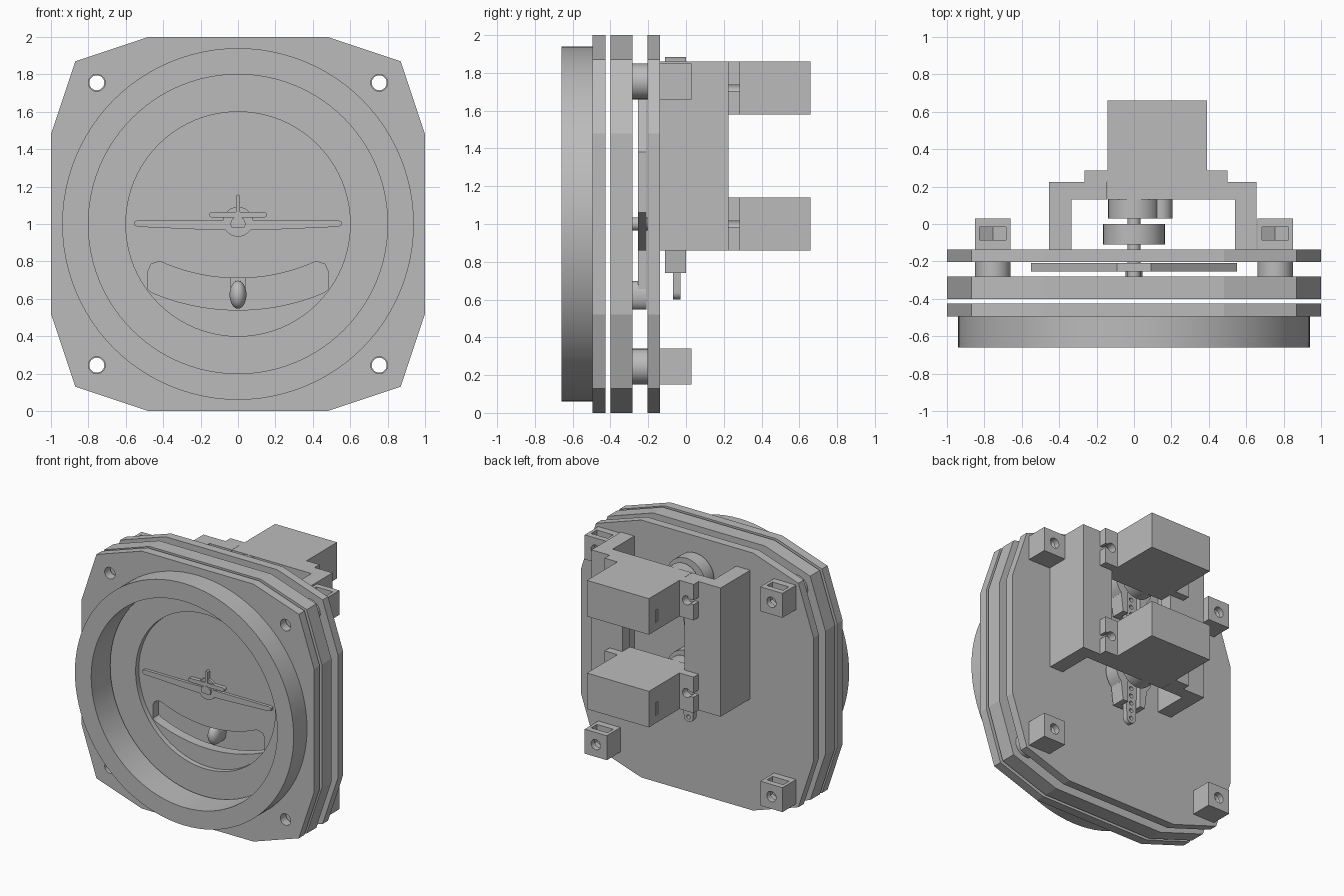
import bpy, bmesh, math

old = bpy.data.objects.get("Cube")
if old:
    bpy.data.objects.remove(old, do_unlink=True)

grey = bpy.data.materials.new("plain_grey")
grey.use_nodes = True
grey.diffuse_color = (0.5, 0.5, 0.5, 1)
grey.node_tree.nodes["Principled BSDF"].inputs["Base Color"].default_value = (0.5, 0.5, 0.5, 1)


def prism(name, pts, y0, y1):
    """Extrude an outline of (x, z) points from y0 to y1."""
    bm = bmesh.new()
    face = bm.faces.new([bm.verts.new((x, y0, z)) for x, z in pts])
    new = bmesh.ops.extrude_face_region(bm, geom=[face])["geom"]
    bmesh.ops.translate(bm, vec=(0, y1 - y0, 0),
                        verts=[v for v in new if isinstance(v, bmesh.types.BMVert)])
    bmesh.ops.recalc_face_normals(bm, faces=bm.faces)
    mesh = bpy.data.meshes.new(name)
    bm.to_mesh(mesh)
    bm.free()
    mesh.materials.append(grey)
    ob = bpy.data.objects.new(name, mesh)
    bpy.context.collection.objects.link(ob)
    return ob


def box(name, x0, x1, y0, y1, z0, z1):
    return prism(name, [(x0, z0), (x1, z0), (x1, z1), (x0, z1)], y0, y1)


def arc(x, z, r, a0, a1, n, rz=None):
    """Points on an arc, angles in degrees."""
    rz = rz or r
    angles = [math.radians(a0 + (a1 - a0) * i / n) for i in range(n + 1)]
    return [(x + r * math.cos(a), z + rz * math.sin(a)) for a in angles]


def disc(name, x, z, r, y0, y1, n=32, rz=None):
    return prism(name, arc(x, z, r, 0, 360, n, rz)[:-1], y0, y1)


def combine(ob, others, op="DIFFERENCE"):
    """Apply booleans and remove the helper objects."""
    for c in others:
        c.hide_render = True
        mod = ob.modifiers.new("bool", "BOOLEAN")
        mod.operation, mod.object, mod.solver = op, c, "EXACT"
    dg = bpy.context.evaluated_depsgraph_get()
    mesh = bpy.data.meshes.new_from_object(ob.evaluated_get(dg))
    ob.modifiers.clear()
    ob.data = mesh
    for c in others:
        bpy.data.objects.remove(c, do_unlink=True)
    return ob


def mirrored(pts):
    """Complete a right-hand outline with its mirror image."""
    return pts + [(-x, z) for x, z in reversed(pts)]


CORNERS = [(sx * 0.755, 1 + sz * 0.755) for sx in (-1, 1) for sz in (-1, 1)]
TOP, MID = 1.72, 1.0
OUTLINE = mirrored([(0.48, 0), (0.87, 0.13), (1, 0.52), (1, 1.48), (0.87, 1.87), (0.48, 2)])


def screw_holes(r, y0, y1):
    return [disc("hole", x, z, r, y0 - 0.05, y1 + 0.05, 24) for x, z in CORNERS]


# Front bezel: raised ring on a plate
combine(disc("bezel_ring", 0, 1, 0.94, -0.66, -0.495, 96),
        [disc("cut", 0, 1, 0.8, -0.8, -0.4, 96)])
combine(prism("bezel_plate", OUTLINE, -0.495, -0.426),
        [disc("cut", 0, 1, 0.8, -0.6, -0.35, 96)] + screw_holes(0.045, -0.495, -0.426))

# Dial plate: shallow round recess and a curved window
right_end = [(0.48, 0.65), (0.48, 0.75), (0.465, 0.785), (0.43, 0.797)]
window = (arc(0, TOP, 1.18, 247, 293, 24) + right_end
          + arc(0, TOP, 1.01, 294, 246, 24) + [(-x, z) for x, z in reversed(right_end)])
combine(prism("dial_plate", OUTLINE, -0.40, -0.282),
        [disc("cut", 0, 1, 0.6, -0.5, -0.36, 96), prism("cut", window, -0.5, -0.2)]
        + screw_holes(0.04, -0.4, -0.28))

# Back plate
combine(prism("back_plate", OUTLINE, -0.203, -0.137),
        [disc("cut", 0, z, 0.05, -0.3, 0) for z in (TOP, MID)]
        + screw_holes(0.04, -0.2, -0.13))

# Corner spacers and nut holders
for x, z in CORNERS:
    combine(disc("spacer", x, z, 0.095, -0.282, -0.203),
            [disc("cut", x, z, 0.04, -0.4, -0.1, 24)])
    pocket = [(x - 0.07, z + 0.2), (x - 0.07, z - 0.04), (x, z - 0.08),
              (x + 0.07, z - 0.04), (x + 0.07, z + 0.2)]
    combine(box("nut_holder", x - 0.095, x + 0.095, -0.137, 0.03, z - 0.095, z + 0.095),
            [prism("cut", pocket, -0.085, -0.015), disc("cut", x, z, 0.04, -0.3, 0.2, 24)])

# Miniature aeroplane on the dial
wing = mirrored([(0, 0.965), (0.12, 0.967), (0.535, 0.985), (0.553, 0.993),
                 (0.553, 1.013), (0.535, 1.02), (0, 1.02)][1:-1])
prism("wing", wing, -0.385, -0.362)
disc("fuselage", 0, 1.012, 0.08, -0.382, -0.362)
prism("nose", arc(0, 1.0, 0.04, -30, 210, 20), -0.395, -0.38)
prism("tailplane", arc(0.14, 1.05, 0.015, -90, 90, 8) + arc(-0.14, 1.05, 0.015, 90, 270, 8),
      -0.392, -0.362)
prism("tail_fin", [(0.011, 1.02), (0.011, 1.15), (0, 1.16), (-0.011, 1.15), (-0.011, 1.02)],
      -0.392, -0.362)

# Swinging arm that loops around the aeroplane shaft
loop = mirrored([(0.04, 0.62), (0.04, 0.86), (0.1, 0.86), (0.55, 1.06), (0.55, 1.38), (0.09, 1.8)])
inner = mirrored([(0.07, 0.94), (0.46, 1.11), (0.46, 1.34), (0.09, 1.63)])
combine(prism("pendulum_arm", loop, -0.255, -0.208), [prism("cut", inner, -0.4, -0.1)])

# Slip ball at the end of the arm
disc("ball_stem", 0, 0.622, 0.045, -0.285, -0.208, 32, 0.075)
bpy.ops.mesh.primitive_uv_sphere_add(segments=32, ring_count=16, location=(0, -0.285, 0.622))
ball = bpy.context.object
ball.name = "slip_ball"
ball.scale = (0.045, 0.06, 0.075)
ball.data.materials.append(grey)

# Angle brackets that hold both servos
for name, pts in (("right_bracket", (-0.455, -0.335, -0.145)), ("left_bracket", (0.655, 0.54, 0.39))):
    outer, wall, lip = pts
    combine(box(name, min(outer, wall), max(outer, wall), -0.137, 0.225, 0.86, 1.86),
            [box("lip", min(outer, lip), max(outer, lip), 0.13, 0.225, 0.86, 1.86)], "UNION")

# Two servos, each with ears, gear housing, horn and coupler
for label, z in (("upper", TOP), ("lower", MID)):
    combine(box(label + "_servo_body", -0.143, 0.39, 0.13, 0.66, z - 0.14, z + 0.14),
            [box("cut", -0.2, -0.135, 0.55, 0.58, z - 0.08, z + 0.02)])
    for x0, x1, edge in ((-0.265, -0.143, -0.265), (0.39, 0.5, 0.5)):
        mid = (x0 + x1) / 2
        slit = sorted((mid, edge * 1.2))
        combine(box(label + "_servo_ear", x0, x1, 0.225, 0.285, z - 0.14, z + 0.14),
                [disc("cut", mid, z, 0.035, 0.1, 0.4, 24),
                 box("cut", slit[0], slit[1], 0.1, 0.4, z - 0.017, z + 0.017)])
    disc(label + "_gear_housing", 0, z, 0.138, 0.03, 0.13)
    disc(label + "_idler_housing", 0.14, z, 0.065, 0.03, 0.13)
    front = -0.375 if z == MID else -0.21
    disc(label + "_drive_shaft", 0, z, 0.035, front, 0.03, 24)
    # Coupler with a slot for the horn
    shell = arc(0, z, 0.165, -45, 225, 40) + [(-0.1, z - 0.26), (0.1, z - 0.26)]
    combine(prism(label + "_coupler", shell, -0.11, 0.0),
            [box("cut", -0.055, 0.055, -0.072, 0.1, z - 0.4, z + 0.03)])
    # Horn with a row of holes
    horn = arc(0, z, 0.053, 0, 180, 16) + arc(0, z - 0.36, 0.04, 180, 360, 16)
    combine(prism(label + "_servo_horn", horn, -0.07, -0.03),
            [disc("cut", 0, z - 0.12 - 0.06 * i, 0.016, -0.2, 0.1, 12) for i in range(5)])

# Smooth the round sides, keep edges sharp
bpy.ops.object.select_all(action="DESELECT")
for ob in bpy.context.collection.objects:
    if ob.type == "MESH":
        ob.select_set(True)
        bpy.context.view_layer.objects.active = ob
bpy.ops.object.shade_smooth_by_angle(angle=math.radians(16))
ball.data.shade_smooth()
